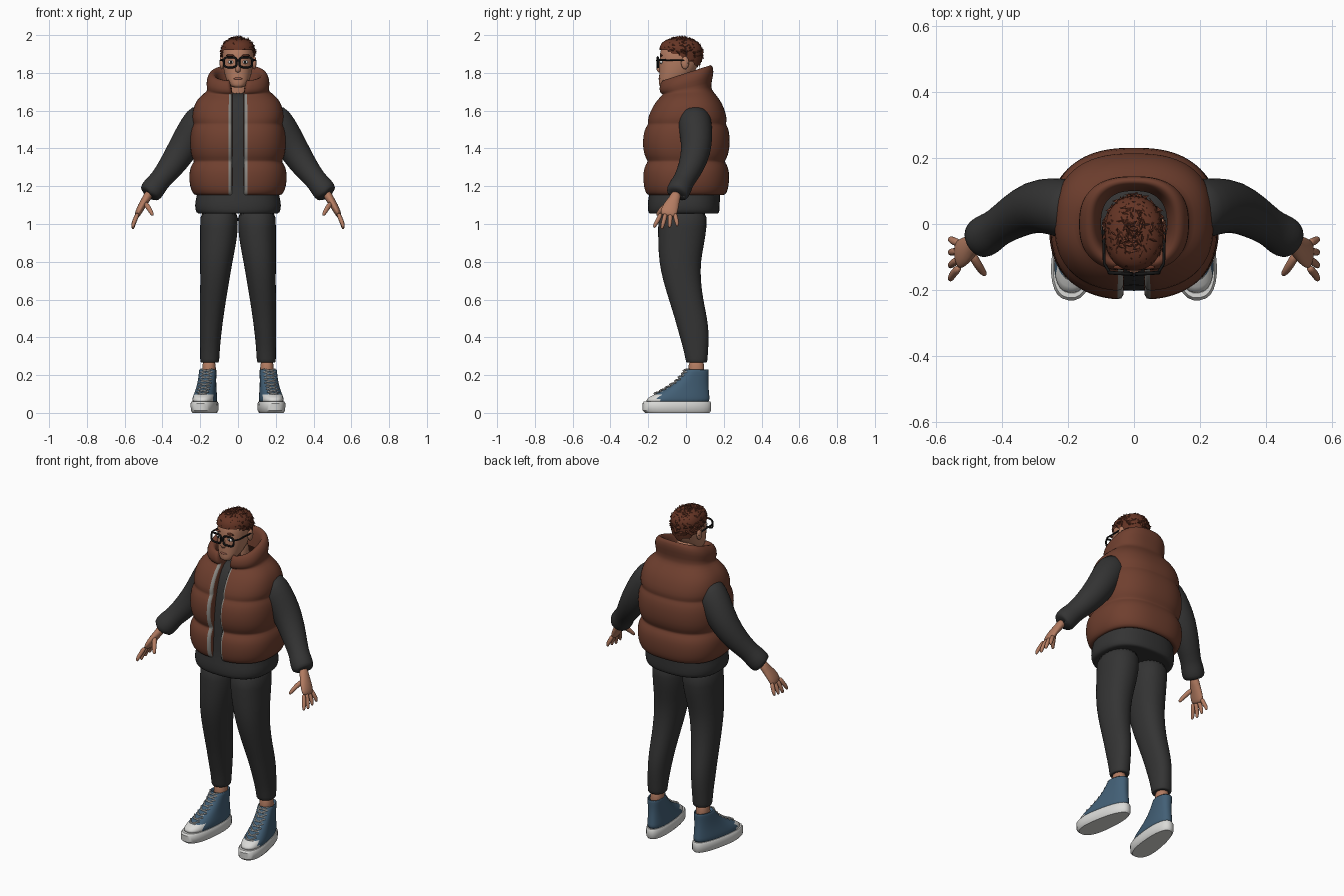
import bpy, bmesh, math, random
from mathutils import Vector

random.seed(4)
if "Cube" in bpy.data.objects:
    bpy.data.objects.remove(bpy.data.objects["Cube"], do_unlink=True)


def material(name, r, g, b):
    m = bpy.data.materials.new(name)
    m.use_nodes = True
    m.diffuse_color = (r, g, b, 1)
    node = next(n for n in m.node_tree.nodes if n.type == 'BSDF_PRINCIPLED')
    node.inputs["Base Color"].default_value = (r, g, b, 1)
    node.inputs["Roughness"].default_value = 0.8
    return m


BROWN = material("vest_brown", .16, .05, .028)
CHARCOAL = material("charcoal_cloth", .034, .034, .034)
SKIN = material("skin", .45, .2, .12)
HAIR = material("hair_auburn", .13, .035, .018)
BLUE = material("canvas_blue", .055, .115, .18)
WHITE = material("white_rubber", .7, .7, .68)
GREY = material("zip_grey", .26, .25, .23)
BLACK = material("frame_black", .008, .008, .008)
LIP = material("lips", .33, .12, .08)
SIDES = ((1, "left_"), (-1, "right_"))


def finish(name, bm, mats, smooth=True):
    bmesh.ops.recalc_face_normals(bm, faces=bm.faces)
    me = bpy.data.meshes.new(name)
    bm.to_mesh(me)
    bm.free()
    for m in mats:
        me.materials.append(m)
    if smooth:
        me.shade_smooth()
    ob = bpy.data.objects.new(name, me)
    bpy.context.collection.objects.link(ob)
    return ob


def loft(name, rings, mats, side=1, closed=True, rule=None, subdiv=1, keep=None):
    """Skin a list of point rings; rule(centre, column) picks a material."""
    bm = bmesh.new()
    grid = [[bm.verts.new((p[0] * side, p[1], p[2])) for p in r] for r in rings]
    n = len(rings[0])
    for a, b in zip(grid, grid[1:]):
        for j in range(n if closed else n - 1):
            k = (j + 1) % n
            f = bm.faces.new((a[j], a[k], b[k], b[j]))
            if rule:
                f.material_index = rule(f.calc_center_median(), j)
    if closed:
        bm.faces.new(grid[0])
        bm.faces.new(grid[-1])
    if keep:
        gone = [f for f in bm.faces if not keep(f.calc_center_median())]
        bmesh.ops.delete(bm, geom=gone, context='FACES')
    ob = finish(name, bm, mats)
    if subdiv:
        ob.modifiers.new("smooth", 'SUBSURF').levels = subdiv
        ob.modifiers["smooth"].render_levels = subdiv
    else:
        ob.data.set_sharp_from_angle(angle=math.radians(40))
    return ob


def power(v, n):
    return math.copysign(abs(v) ** (2 / n), v)


def oval(z, cx, cy, rx, ry, n=2.2, seg=28):
    """Horizontal rounded ring, starting at the front."""
    ts = [2 * math.pi * i / seg for i in range(seg)]
    return [(cx + rx * power(math.sin(t), n), cy - ry * power(math.cos(t), n), z) for t in ts]


def sweep(path, seg=14):
    """Rings along a path of (x, y, z, radius along y, other radius)."""
    pts = [Vector(p[:3]) for p in path]
    rings = []
    for i, p in enumerate(path):
        d = (pts[min(i + 1, len(pts) - 1)] - pts[max(i - 1, 0)]).normalized()
        u = (Vector((0, 1, 0)) - d * d.y).normalized()
        v = d.cross(u)
        rings.append([pts[i] + u * p[3] * math.cos(t) + v * p[-1] * math.sin(t)
                      for t in (2 * math.pi * k / seg for k in range(seg))])
    return rings


def blob(name, centre, size, mat, side=1):
    bm = bmesh.new()
    bmesh.ops.create_uvsphere(bm, u_segments=16, v_segments=10, radius=1)
    for v in bm.verts:
        v.co = Vector([c + a * s for c, a, s in zip(centre, v.co, size)])
        v.co.x *= side
    return finish(name, bm, [mat])


def wire(name, paths, radius, mat, side=1, cyclic=False):
    cu = bpy.data.curves.new(name, 'CURVE')
    cu.dimensions = '3D'
    cu.bevel_depth = radius
    cu.bevel_resolution = 2
    cu.use_fill_caps = True
    for path in paths:
        sp = cu.splines.new('POLY')
        sp.points.add(len(path) - 1)
        for q, p in zip(sp.points, path):
            q.co = (p[0] * side, p[1], p[2], 1)
        sp.use_cyclic_u = cyclic
    cu.materials.append(mat)
    ob = bpy.data.objects.new(name, cu)
    bpy.context.collection.objects.link(ob)


# Hooded top under the vest
loft("shirt_body", [oval(*r, n=2.5) for r in (
    (1.06, 0, -.012, .19, .165), (1.05, 0, -.012, .215, .185), (1.075, 0, -.012, .229, .192),
    (1.12, 0, -.012, .229, .192), (1.18, 0, -.005, .21, .185), (1.4, 0, 0, .21, .19),
    (1.58, 0, .01, .195, .165), (1.66, 0, .01, .13, .125), (1.7, 0, .005, .065, .07))], [CHARCOAL])


# Quilted vest: open-front rings whose ends fold inward
def vest_ring(z, cy, rx, ry, gap=.046, n=2.5, seg=44):
    t0 = math.asin((gap / rx) ** (n / 2))
    ts = [t0 + (2 * math.pi - 2 * t0) * i / seg for i in range(seg + 1)]
    pts = [(rx * power(math.sin(t), n), cy - ry * power(math.cos(t), n)) for t in ts]
    y = pts[0][1]
    lip = gap - .016
    pts = [(lip, y + .06), (lip, y + .006)] + pts + [(-lip, y + .006), (-lip, y + .06)]
    w = min(max((z - 1.68) / .06, 0), 1) * .32
    return [(px, py, z + w * py) for px, py in pts]


vest_profile = (
    (1.165, 0, .2, .18), (1.148, 0, .225, .2), (1.165, 0, .242, .217), (1.2, 0, .255, .226),
    (1.25, 0, .26, .23), (1.3, 0, .254, .225), (1.328, 0, .234, .206), (1.335, 0, .234, .206),
    (1.365, 0, .249, .225), (1.43, 0, .256, .234), (1.5, .002, .25, .226), (1.526, .004, .236, .208),
    (1.534, .004, .236, .208), (1.56, .006, .245, .212), (1.62, .01, .236, .19), (1.66, .013, .216, .165),
    (1.69, .01, .182, .137), (1.705, 0, .158, .128), (1.74, 0, .17, .145, .048), (1.78, 0, .162, .146, .055),
    (1.806, 0, .137, .132, .06), (1.79, 0, .112, .112, .06), (1.71, 0, .1, .1, .06))
loft("puffer_vest", [vest_ring(*r) for r in vest_profile], [BROWN, GREY], closed=False,
     rule=lambda c, j: int(j in (1, 46) and c.z < 1.69))

# Sleeves, hands, legs and ankles
sleeve = ((.16, .04, 1.58, .08), (.2, .045, 1.545, .092), (.25, .055, 1.47, .087), (.3, .055, 1.385, .08),
          (.36, .025, 1.295, .068), (.415, -.012, 1.23, .056), (.435, -.025, 1.205, .062),
          (.46, -.042, 1.172, .064), (.474, -.05, 1.152, .054), (.472, -.049, 1.156, .036))
palm = ((.465, -.047, 1.17, .028, .026), (.488, -.062, 1.13, .03, .022), (.51, -.08, 1.095, .044, .021),
        (.528, -.092, 1.06, .046, .018), (.535, -.096, 1.04, .04, .013))
thumb = ((.495, -.085, 1.115, .015), (.472, -.125, 1.085, .014), (.456, -.148, 1.055, .011), (.45, -.154, 1.045, .006))
legs = ((1.1, .1, -.015, .105, .135), (.97, .1, -.02, .1, .128), (.9, .105, -.025, .096, .123),
        (.8, .115, -.033, .086, .11), (.7, .123, -.022, .077, .1), (.6, .132, 0, .069, .091),
        (.5, .14, .027, .062, .086), (.42, .145, .042, .057, .08), (.34, .148, .052, .052, .066),
        (.28, .15, .056, .051, .058), (.262, .15, .056, .048, .055), (.27, .15, .056, .034, .036))

for s, tag in SIDES:
    loft(tag + "sleeve", sweep(sleeve, 20), [CHARCOAL], s)
    loft(tag + "palm", sweep(palm), [SKIN], s)
    loft(tag + "thumb", sweep(thumb, 10), [SKIN], s)
    for i, finger in enumerate(("index", "middle", "ring", "little")):
        y = -.131 + i * .024
        out = (i - 1.4) * .008
        tip = .972 + abs(i - 1) * .007
        loft(tag + finger + "_finger", sweep((
            (.529, y, 1.06, .013), (.546, y - .006 + out, 1.02, .0125), (.556, y - .012 + out * 2, tip + .016, .0105),
            (.556, y - .015 + out * 2, tip, .006)), 10), [SKIN], s)
    loft(tag + "trouser_leg", [oval(*r) for r in legs], [CHARCOAL], s)
    loft(tag + "ankle", [oval(z, .153, .055, .036, .042) for z in (.17, .22, .29)], [SKIN], s)

# High-top shoes, turned slightly outward
TURN = math.radians(8)


def place(x, y, z):
    y -= .06
    return (.158 + x * math.cos(TURN) - y * math.sin(TURN), .06 + x * math.sin(TURN) + y * math.cos(TURN), z)


def shoe_ring(z, front, back, half):
    mid, length = (front + back) / 2, (back - front) / 2
    return [place(x * (1 - .14 * (y - mid) / length), y, z)
            for x, y, _ in oval(z, 0, mid, half, length, n=2.4, seg=32)]


upper = ((.045, -.222, .126, .06), (.075, -.215, .126, .06), (.095, -.175, .124, .057), (.125, -.115, .121, .051),
         (.16, -.063, .118, .047), (.2, -.022, .119, .045), (.232, -.003, .122, .045),
         (.232, .007, .114, .038), (.19, .007, .112, .036))
for s, tag in SIDES:
    loft(tag + "shoe_sole", [shoe_ring(*r) for r in (
        (0, -.218, .125, .058), (.012, -.232, .134, .066), (.05, -.234, .134, .067), (.06, -.226, .129, .061))],
        [WHITE], s, subdiv=0)
    loft(tag + "shoe_upper", [shoe_ring(*r) for r in upper], [BLUE, WHITE], s,
         rule=lambda c, j: int(c.y < -.145 and c.z < .1))
    laces = []
    for (z, y), (z2, y2) in zip([(r[0], r[1]) for r in upper[2:6]], [(r[0], r[1]) for r in upper[3:7]]):
        for f in (.15, .65):
            lz, ly = z + (z2 - z) * f, y + (y2 - y) * f - .004
            for k in (1, -1):
                laces.append([place(x * k, ly + dy, lz + dz) for x, dy, dz in
                              ((-.032, .022, -.004), (-.018, .005, -.001), (0, -.002, .003),
                               (.018, .008, .008), (.032, .025, .012))])
    wire(tag + "shoe_laces", laces, .0035, WHITE, s)

# Head and face
loft("neck", [oval(z, 0, y, r, r) for z, y, r in ((1.62, .015, .07), (1.7, .005, .058), (1.83, -.005, .058))], [SKIN])
loft("head", [oval(*r) for r in (
    (1.722, 0, -.103, .022, .026), (1.728, 0, -.097, .038, .045), (1.75, 0, -.078, .057, .066),
    (1.785, 0, -.054, .07, .088), (1.83, 0, -.04, .079, .102), (1.87, 0, -.035, .083, .105),
    (1.92, 0, -.032, .083, .106), (1.955, 0, -.03, .068, .088), (1.972, 0, -.03, .035, .045))], [SKIN])
loft("nose", sweep(((0, -.13, 1.872, .01, .008), (0, -.136, 1.85, .014, .01), (0, -.142, 1.825, .017, .014),
                    (0, -.14, 1.81, .014, .016), (0, -.134, 1.804, .006, .008))), [SKIN])
blob("mouth", (0, -.137, 1.77), (.024, .009, .007), LIP)
for s, tag in SIDES:
    blob(tag + "ear", (.086, -.005, 1.853), (.012, .021, .034), SKIN, s)
    blob(tag + "eye", (.037, -.13, 1.857), (.016, .008, .009), WHITE, s)
    blob(tag + "iris", (.037, -.136, 1.857), (.006, .004, .007), BLACK, s)
    blob(tag + "eyebrow", (.04, -.131, 1.892), (.024, .007, .006), HAIR, s)
    # Spectacles
    rim = [(x, y - .002 * abs(x), z) for x, z, y in
           ((p[0], 1.856 + p[1], -.152 + .18 * p[0] ** 1.0 * .35) for p in oval(0, .041, 0, .034, .027, n=3.2, seg=24))]
    wire(tag + "spectacle_rim", [rim], .0055, BLACK, s, cyclic=True)
    wire(tag + "spectacle_arm", [[(.074, -.146, 1.868), (.09, -.12, 1.868), (.093, -.01, 1.866), (.091, .01, 1.852)]],
         .0045, BLACK, s)
wire("spectacle_bridge", [[(-.01, -.151, 1.862), (0, -.155, 1.866), (.01, -.151, 1.862)]], .0045, BLACK)


# Hair: a cap with a sloping hairline, covered in short tufts
def hairline(y):
    return 1.922 if y < -.09 else 1.922 - (y + .09) * .58


loft("hair_cap", [oval(*r) for r in (
    (1.82, 0, -.024, .074, .094), (1.84, 0, -.025, .081, .101), (1.86, 0, -.026, .086, .107),
    (1.88, 0, -.027, .088, .111), (1.9, 0, -.028, .09, .113), (1.92, 0, -.028, .09, .114),
    (1.94, 0, -.029, .088, .111), (1.965, 0, -.03, .075, .097), (1.981, 0, -.03, .046, .06),
    (1.985, 0, -.03, .015, .02))], [HAIR], keep=lambda c: c.z > hairline(c.y))

bm = bmesh.new()
centre = Vector((0, -.028, 1.9))
while len(bm.faces) < 1300:
    d = Vector((random.gauss(0, 1), random.gauss(0, 1), random.gauss(.5, 1))).normalized()
    root = centre + Vector((d.x * .087, d.y * .11, d.z * .083))
    if root.z < hairline(root.y) + .012:
        continue
    flow = Vector((random.uniform(-.6, .6), random.uniform(-1, .5), random.uniform(-.5, .4)))
    flow = (flow - d * flow.dot(d)).normalized()
    tip = root + flow * random.uniform(.024, .036) + d * random.uniform(.004, .014)
    tip.z = min(tip.z, 2.0)
    across = d.cross(flow) * .011
    base = [bm.verts.new(root + o) for o in (across - d * .004, flow * .008 + d * .009, -across - d * .004, -flow * .01 - d * .004)]
    top = bm.verts.new(tip)
    for i in range(4):
        bm.faces.new((base[i], base[(i + 1) % 4], top))
# One upright tuft marks the crown
peak = bm.verts.new((.01, -.02, 2.0))
foot = [bm.verts.new((.01 + .014 * math.cos(a), -.03 + .014 * math.sin(a), 1.975)) for a in (0, 2, 4)]
for i in range(3):
    bm.faces.new((foot[i], foot[(i + 1) % 3], peak))
finish("hair_tufts", bm, [HAIR], smooth=False)
